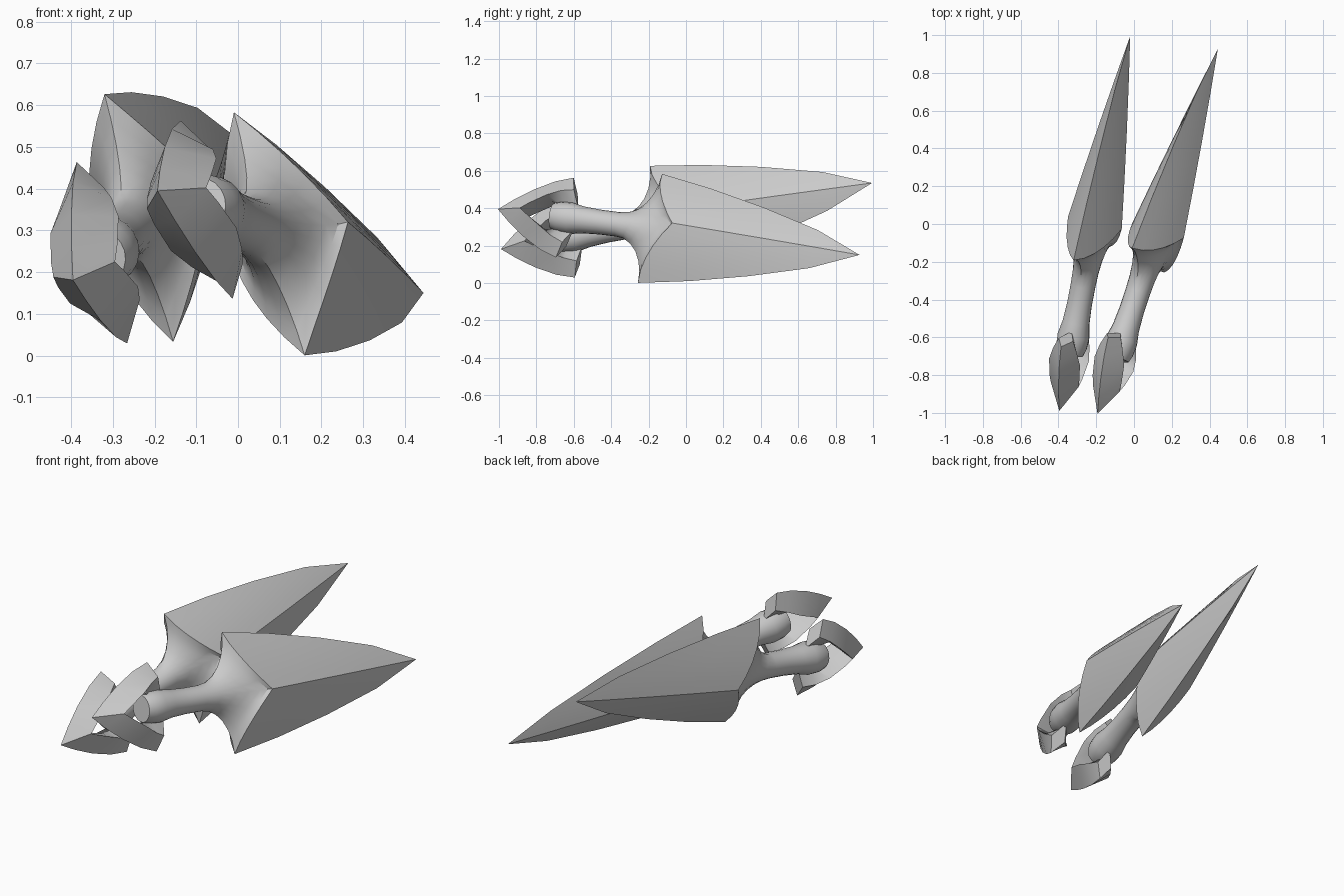
import bpy, math
from mathutils import Vector, Matrix

if "Cube" in bpy.data.objects:
    bpy.data.objects.remove(bpy.data.objects["Cube"])

# Local dagger frame: s = along the blade, w = wide direction, t = thickness
LEN, WIDE, THICK, SWEEP = 1.188, 0.31, 0.15, 0.167
Q = 5                                   # segments per quarter of a ring


def make_object(name, verts, faces, frame, angle):
    mesh = bpy.data.meshes.new(name)
    mesh.from_pydata([frame @ Vector(v) for v in verts], [], faces)
    obj = bpy.data.objects.new(name, mesh)
    bpy.context.collection.objects.link(obj)
    bpy.ops.object.select_all(action='DESELECT')
    obj.select_set(True)
    bpy.context.view_layer.objects.active = obj
    bpy.ops.object.mode_set(mode='EDIT')
    bpy.ops.mesh.select_all(action='SELECT')
    bpy.ops.mesh.normals_make_consistent(inside=False)
    bpy.ops.object.mode_set(mode='OBJECT')
    bpy.ops.object.shade_smooth_by_angle(angle=math.radians(angle))
    return obj


def loft(rings):
    n = len(rings[0])
    verts = [p for r in rings for p in r]
    faces = [(k * n + i, k * n + (i + 1) % n, (k + 1) * n + (i + 1) % n, (k + 1) * n + i)
             for k in range(len(rings) - 1) for i in range(n)]
    return verts, faces


def ring(point):
    """Full ring from a function of q (0 = cutting edge, 1 = ridge) for one quarter."""
    out = []
    for i in range(4 * Q):
        quad, j = divmod(i, Q)
        q = j / Q if quad % 2 == 0 else 1 - j / Q
        s, w, t = point(q)
        out.append((s, w if quad in (0, 3) else -w, t if quad < 2 else -t))
    return out


def circle(s, r):
    return lambda q: (s, r * math.cos(q * math.pi / 2), r * math.sin(q * math.pi / 2))


def blade_section(u, h):
    def f(q):
        s0 = SWEEP * q ** 1.6
        bulge = 0.42 * q * (1 - q) * (1 - 0.7 * u)
        return (s0 + (LEN - s0) * u, WIDE * h * (1 - q),
                THICK * (q + bulge) * (1 - u) * (1 + 0.12 * u))
    return f


def flare_section(v, s0, r0):
    a, b = circle(s0, r0), blade_section(0, 1)
    ks, kr = math.sin(v * math.pi / 2), 1 - math.cos(v * math.pi / 2)

    def f(q):
        p, e = a(q), b(q)
        return (p[0] + (e[0] - p[0]) * ks, p[1] + (e[1] - p[1]) * kr, p[2] + (e[2] - p[2]) * kr)
    return f


def blade_and_grip(name, frame):
    # grip, concave flare up to the shoulder, then the four-sided blade
    rings = [ring(circle(s, r)) for s, r in
             ((-.55, .07), (-.51, .082), (-.45, .085), (-.38, .072), (-.28, .066), (-.18, .066))]
    rings += [ring(flare_section(i / 6, -.18, .066)) for i in range(1, 7)]
    rings += [ring(blade_section(u, h)) for u, h in ((.24, .85), (.505, .632), (.78, .35))]
    verts, faces = loft(rings)
    n, last = 4 * Q, len(verts) - 4 * Q
    verts.append((LEN, 0, 0))
    faces += [(last + i, last + (i + 1) % n, len(verts) - 1) for i in range(n)]
    faces.append(tuple(reversed(range(n))))
    make_object(name, verts, faces, frame, 25)


def pommel(name, frame):
    # stations of one lobe: outer ridge (s, w), side edge (s, w, t), inner wall (s, w)
    half = [((-.862, 0), (-.715, 0, .078), (-.71, 0)),
            ((-.785, .065), (-.67, .032, .084), (-.66, .03)),
            ((-.69, .133), (-.583, .088, .086), (-.575, .08)),
            ((-.58, .194), (-.515, .128, .066), (-.50, .06)),
            ((-.483, .227), (-.454, .149, .04), (-.42, .06))]
    rings = []
    for sign, stations in ((-1, half[:0:-1]), (1, half)):
        for o, e, i in stations:
            rings.append([(o[0], sign * o[1], 0), (e[0], sign * e[1], e[2]),
                          (i[0], sign * i[1], 0), (e[0], sign * e[1], -e[2])])
    verts, faces = loft(rings)
    n = len(verts)
    faces += [(3, 2, 1, 0), (n - 4, n - 3, n - 2, n - 1)]
    make_object(name, verts, faces, frame, 35)


def dagger(prefix, tip, shoulder_top, shoulder_low):
    tip, hi, lo = Vector(tip), Vector(shoulder_top), Vector(shoulder_low)
    mid = (hi + lo) / 2
    a = (tip - mid).normalized()
    w = lo - hi
    w = (w - a * w.dot(a)).normalized()
    frame = Matrix.Translation(mid) @ Matrix((a, w, a.cross(w))).transposed().to_4x4()
    blade_and_grip(prefix + "_blade_and_grip", frame)
    pommel(prefix + "_ring_pommel", frame)


dagger("right_dagger", (.445, .93, .15), (-.01, -.13, .582), (.16, -.255, .002))
dagger("left_dagger", (-.02, .995, .535), (-.32, -.195, .625), (-.155, -.115, .035))
